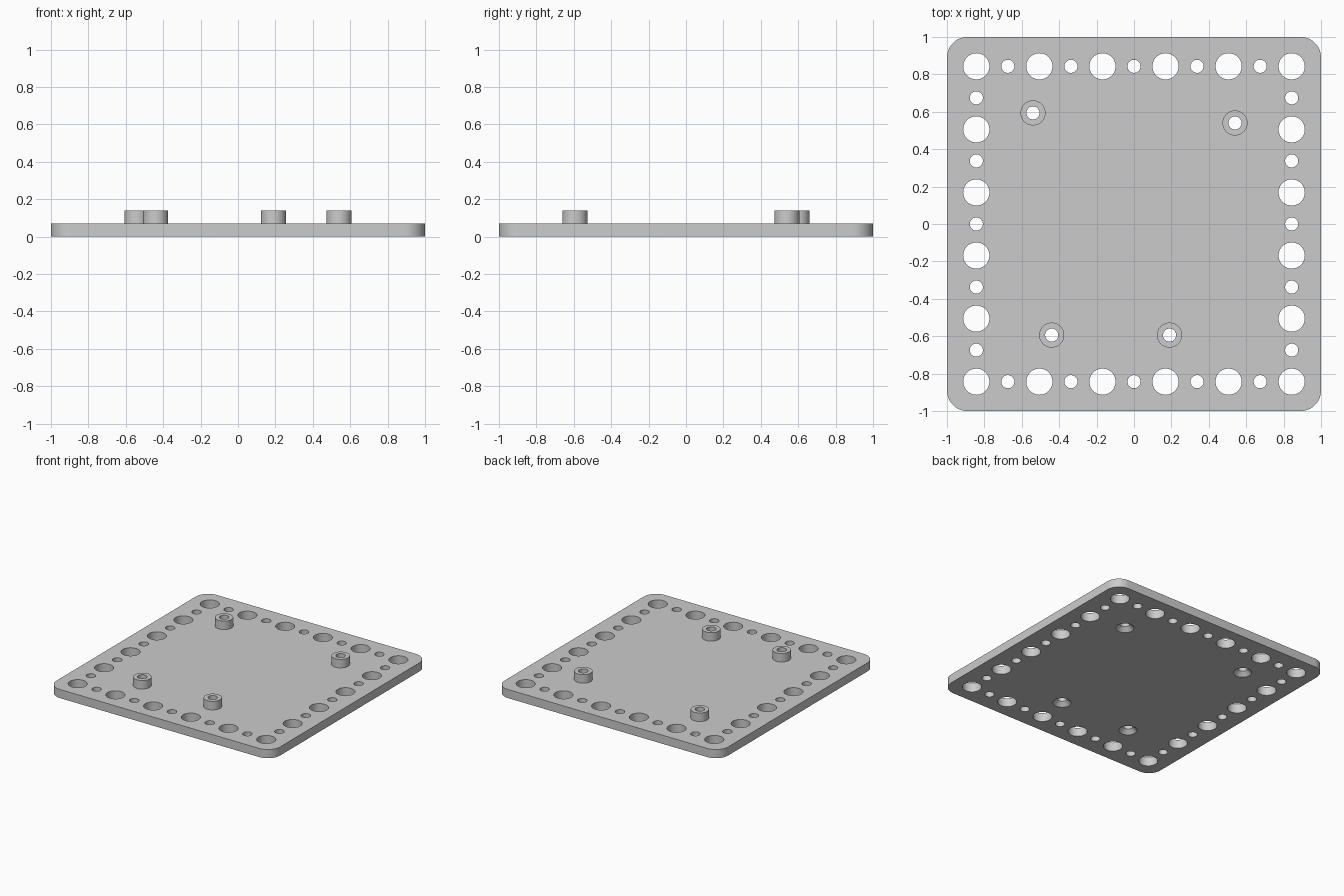
import bpy, bmesh, math
from mathutils import Vector

cube = bpy.data.objects.get("Cube")
if cube:
    bpy.data.objects.remove(cube, do_unlink=True)

THICK = 0.07        # plate thickness
TOP = 0.139         # top of the standoffs
PITCH = 0.1686      # spacing of the border holes
BIG, SMALL, BOSS = 0.07, 0.035, 0.067
CORNER = 0.11
STANDOFFS = [(-0.54, 0.594), (0.54, 0.54), (-0.44, -0.594), (0.19, -0.594)]

grey = bpy.data.materials.new("light grey")
grey.use_nodes = True
grey.diffuse_color = (0.6, 0.6, 0.6, 1)
grey.node_tree.nodes["Principled BSDF"].inputs["Base Color"].default_value = (0.6, 0.6, 0.6, 1)


def make_object(name, bm):
    bmesh.ops.recalc_face_normals(bm, faces=bm.faces)
    mesh = bpy.data.meshes.new(name)
    bm.to_mesh(mesh)
    bm.free()
    mesh.materials.append(grey)
    obj = bpy.data.objects.new(name, mesh)
    bpy.context.collection.objects.link(obj)
    return obj


def lathe(bm, profile, x, y, closed=False):
    """Revolve (radius, height) points about a vertical axis at x, y."""
    verts = [bm.verts.new((x + r, y, z)) for r, z in profile]
    pairs = list(zip(verts, verts[1:]))
    if closed:
        pairs.append((verts[-1], verts[0]))
    edges = [bm.edges.new(p) for p in pairs]
    bmesh.ops.spin(bm, geom=verts + edges, cent=(x, y, 0), axis=(0, 0, 1),
                   angle=math.tau, steps=48, use_duplicate=False)
    bmesh.ops.remove_doubles(bm, verts=bm.verts, dist=0.0001)


def smooth(obj):
    bpy.ops.object.select_all(action='DESELECT')
    obj.select_set(True)
    bpy.context.view_layer.objects.active = obj
    bpy.ops.object.shade_smooth_by_angle(angle=math.radians(30))


# Plate with rounded corners
bm = bmesh.new()
outline = []
for quarter in range(4):
    mid = math.radians(45 + 90 * quarter)
    centre = Vector((math.cos(mid), math.sin(mid), 0)) * math.sqrt(2) * (1 - CORNER)
    for step in range(13):
        a = math.radians(90 * quarter + 7.5 * step)
        outline.append(bm.verts.new(centre + Vector((math.cos(a), math.sin(a), 0)) * CORNER))
base = bm.faces.new(outline)
extruded = bmesh.ops.extrude_face_region(bm, geom=[base], use_keep_orig=True)["geom"]
bmesh.ops.translate(bm, vec=(0, 0, THICK),
                    verts=[v for v in extruded if isinstance(v, bmesh.types.BMVert)])
plate = make_object("plate", bm)

# Border holes alternate large and small; standoff holes are countersunk below
bm = bmesh.new()
for i in range(-5, 6):
    for j in range(-5, 6):
        if max(abs(i), abs(j)) == 5:
            along = j if abs(i) == 5 else i
            r = BIG if along % 2 else SMALL
            lathe(bm, [(0, -0.1), (r, -0.1), (r, 0.2), (0, 0.2)], i * PITCH, j * PITCH)
for x, y in STANDOFFS:
    lathe(bm, [(0, -0.02), (BOSS + 0.02, -0.02), (SMALL, BOSS - SMALL),
               (SMALL, 0.2), (0, 0.2)], x, y)
cutter = make_object("hole_cutter", bm)
cutter.hide_render = True

cut = plate.modifiers.new("holes", 'BOOLEAN')
cut.operation = 'DIFFERENCE'
cut.solver = 'EXACT'
cut.object = cutter
bpy.context.view_layer.objects.active = plate
bpy.ops.object.modifier_apply(modifier=cut.name)
bpy.data.objects.remove(cutter, do_unlink=True)
smooth(plate)

# Hollow standoffs
for n, (x, y) in enumerate(STANDOFFS, 1):
    bm = bmesh.new()
    lathe(bm, [(SMALL, THICK), (BOSS, THICK), (BOSS, TOP), (SMALL, TOP)], x, y, closed=True)
    smooth(make_object(f"standoff_{n}", bm))
